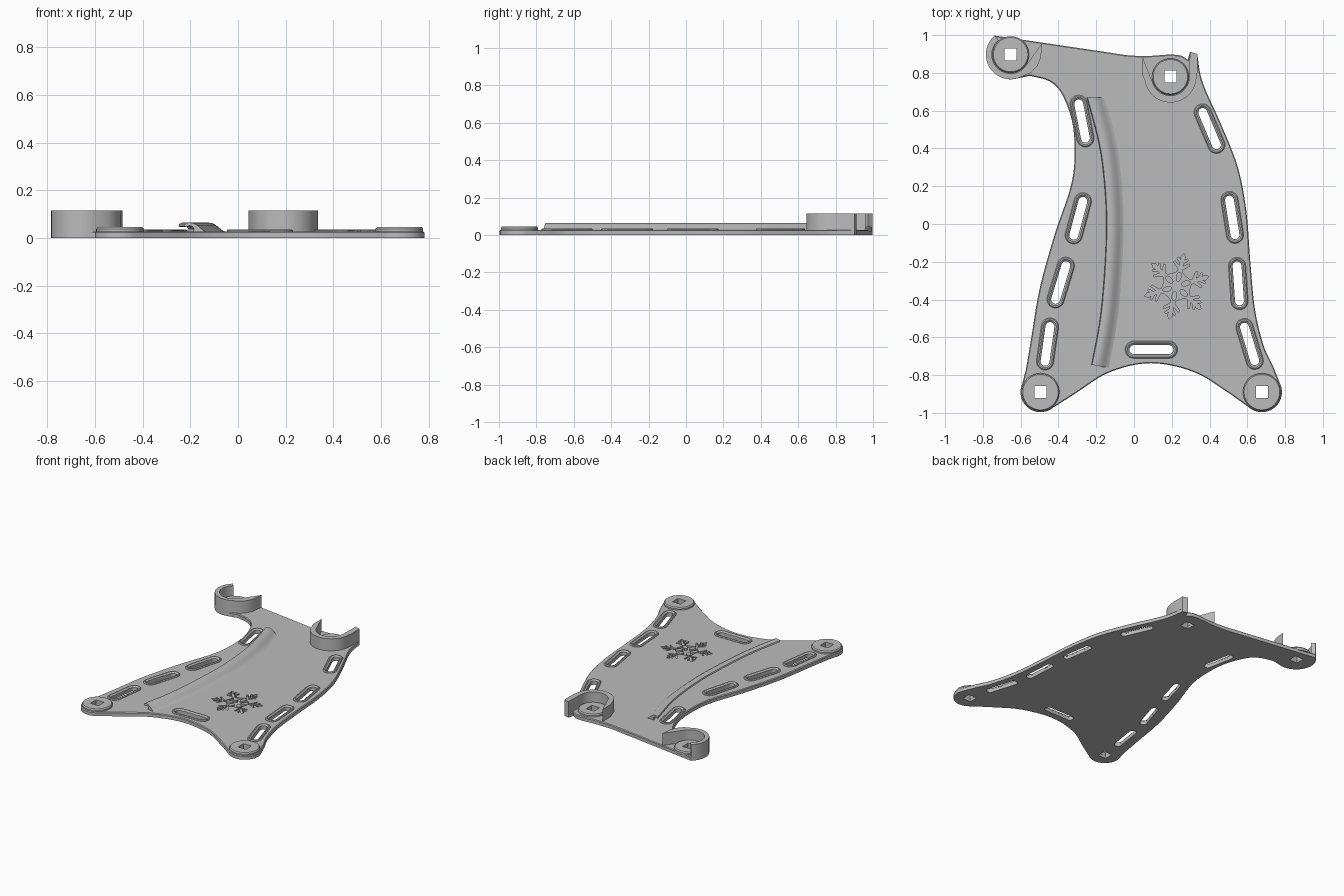
import bpy, bmesh
from math import cos, sin, radians, pi
from mathutils import Vector

cube = bpy.data.objects.get("Cube")
if cube:
    bpy.data.objects.remove(cube, do_unlink=True)

grey = bpy.data.materials.new("matte_grey")
grey.use_nodes = True
grey.diffuse_color = (0.5, 0.5, 0.5, 1)
grey.node_tree.nodes["Principled BSDF"].inputs["Base Color"].default_value = (0.5, 0.5, 0.5, 1)

TOP = 0.028      # plate thickness
BOSS = 0.046     # height of the screw bosses
WALL = 0.115     # height of the cup walls


def finish(name, bm):
    bmesh.ops.recalc_face_normals(bm, faces=bm.faces)
    mesh = bpy.data.meshes.new(name)
    bm.to_mesh(mesh)
    bm.free()
    ob = bpy.data.objects.new(name, mesh)
    bpy.context.collection.objects.link(ob)
    mesh.materials.append(grey)
    return ob


def smooth(ob):
    bpy.ops.object.select_all(action='DESELECT')
    bpy.context.view_layer.objects.active = ob
    ob.select_set(True)
    bpy.ops.object.shade_smooth_by_angle(angle=radians(30))


def loft(name, rings, loop=False, caps=False):
    """Skin rings of 3D points; loop joins the last ring to the first."""
    bm = bmesh.new()
    rows = [[bm.verts.new(p) for p in ring] for ring in rings]
    pairs = list(zip(rows, rows[1:])) + ([(rows[-1], rows[0])] if loop else [])
    n = len(rows[0])
    for a, b in pairs:
        for i in range(n):
            j = (i + 1) % n
            bm.faces.new((a[i], a[j], b[j], b[i]))
    if caps:
        bm.faces.new(rows[0])
        bm.faces.new(rows[-1])
    return finish(name, bm)


def at(points, z):
    return [(x, y, z) for x, y in points]


def prism(name, points, z0, z1):
    return loft(name, [at(points, z0), at(points, z1)], caps=True)


def arc(c, r, a0, a1, n=24):
    angles = [radians(a0 + (a1 - a0) * i / n) for i in range(n + 1)]
    return [(c[0] + r * cos(a), c[1] + r * sin(a)) for a in angles]


def spline(points, steps=6):
    """Catmull-Rom curve through the points."""
    p = [Vector(q) for q in points]
    p = [2 * p[0] - p[1]] + p + [2 * p[-1] - p[-2]]
    out = []
    for a, b, c, d in zip(p, p[1:], p[2:], p[3:]):
        for i in range(steps):
            t = i / steps
            out.append(tuple(0.5 * (2 * b + (c - a) * t + (2 * a - 5 * b + 4 * c - d) * t * t
                                    + (3 * b - a - 3 * c + d) * t ** 3)))
    return out + [tuple(p[-2])]


def circle(c, r, n=48):
    return [(c[0] + r * cos(2 * pi * i / n), c[1] + r * sin(2 * pi * i / n)) for i in range(n)]


def square(c, h, n=48):
    """Square outline sampled at the same angles as circle()."""
    out = []
    for i in range(n):
        x, y = cos(2 * pi * i / n), sin(2 * pi * i / n)
        m = h / max(abs(x), abs(y))
        out.append((c[0] + x * m, c[1] + y * m))
    return out


def stadium(c, angle, r, half=0.093):
    d = Vector((cos(radians(angle)), sin(radians(angle)))) * half
    c = Vector(c)
    return arc(c + d, r, angle - 90, angle + 90, 12) + arc(c - d, r, angle + 90, angle + 270, 12)


cup_r, cup_l = (-0.653, 0.897), (0.193, 0.78)
foot_r, foot_l = (-0.495, -0.89), (0.677, -0.89)

slots = {
    "right_slot_1": ((-0.275, 0.545), 101), "right_slot_2": ((-0.295, 0.03), 75),
    "right_slot_3": ((-0.388, -0.31), 73), "right_slot_4": ((-0.458, -0.635), 82),
    "left_slot_1": ((0.4, 0.505), 113), "left_slot_2": ((0.52, 0.035), 99),
    "left_slot_3": ((0.552, -0.315), 94), "left_slot_4": ((0.612, -0.635), 107),
    "front_slot": ((0.092, -0.665), 0)}

# Base plate outline, counter-clockwise from the rear right cup
outline = arc(cup_r, 0.131, 130, 280)
outline += spline([(-0.55, 0.785), (-0.447, 0.755), (-0.38, 0.685), (-0.325, 0.53), (-0.315, 0.34),
                   (-0.34, 0.18), (-0.42, -0.055), (-0.5, -0.345), (-0.545, -0.61), (-0.572, -0.77)])
outline += arc(foot_r, 0.106, 155, 310)
outline += spline([(-0.315, -0.9), (-0.13, -0.785), (0.09, -0.737), (0.32, -0.785), (0.51, -0.9)])
outline += arc(foot_l, 0.106, 230, 385)
outline += spline([(0.735, -0.75), (0.685, -0.64), (0.64, -0.45), (0.615, -0.19), (0.595, 0.065),
                   (0.55, 0.3), (0.46, 0.53), (0.385, 0.695), (0.352, 0.79), (0.335, 0.9)])
outline += [(0.296, 0.912), (0.285, 0.87)] + spline([(0.25, 0.892), (0.19, 0.897), (0.08, 0.89),
                                                     (-0.03, 0.893), (-0.14, 0.909)])
plate = prism("base_plate", outline, 0, TOP)
bm = bmesh.new()
bm.from_mesh(plate.data)
rim = [e for e in bm.edges if all(v.co.z > TOP / 2 for v in e.verts)]
bmesh.ops.bevel(bm, geom=rim, offset=0.005, segments=1, affect='EDGES')
bm.to_mesh(plate.data)
bm.free()

# Snowflake recess: one mirrored half arm repeated six times
half_arm = [(0.061, 0.035), (0.078, 0.012), (0.092, 0.011), (0.122, 0.045), (0.13, 0.039), (0.11, 0.01),
            (0.125, 0.009), (0.146, 0.03), (0.154, 0.024), (0.14, 0.008), (0.158, 0.013), (0.178, 0)]
arm = [(a, -b) for a, b in half_arm] + half_arm[-2:0:-1]
flake_at = Vector((0.225, -0.33))
flake = []
for k in range(6):
    t = radians(17 + 60 * k)
    flake += [(flake_at.x + a * cos(t) - b * sin(t), flake_at.y + a * sin(t) + b * cos(t)) for a, b in arm]
    mid = flake_at + Vector((cos(t), sin(t))) * 0.052
    leaf = [(mid.x + 0.026 * cos(u) * cos(t) - 0.015 * sin(u) * sin(t),
             mid.y + 0.026 * cos(u) * sin(t) + 0.015 * sin(u) * cos(t))
            for u in [2 * pi * i / 12 for i in range(12)]]
    prism("snowflake_leaf", leaf, 0.012, TOP)

# Cut slots, square holes and the snowflake from the plate
cutters = [prism("cutter", stadium(c, a, 0.024), -0.1, 0.1) for c, a in slots.values()]
cutters += [prism("cutter", square(c, 0.032), -0.1, 0.1) for c in (cup_r, cup_l, foot_r, foot_l)]
cutters.append(prism("cutter", flake, 0.014, 0.1))
bpy.context.view_layer.objects.active = plate
for c in cutters:
    c.hide_render = True
    mod = plate.modifiers.new("cut", 'BOOLEAN')
    mod.operation, mod.solver, mod.object = 'DIFFERENCE', 'EXACT', c
    bpy.ops.object.modifier_apply(modifier=mod.name)
    bpy.data.objects.remove(c, do_unlink=True)

# Raised rims around the strap slots
for name, (c, a) in slots.items():
    section = [(0.046, 0.02), (0.046, 0.031), (0.041, 0.036), (0.034, 0.036), (0.0235, 0.027), (0.0235, 0.02)]
    loft(name + "_rim", [at(stadium(c, a, r), z) for r, z in section], loop=True)

# Round bosses with square holes
for name, c, r in (("rear_right_boss", cup_r, 0.097), ("rear_left_boss", cup_l, 0.097),
                   ("front_right_boss", foot_r, 0.1), ("front_left_boss", foot_l, 0.1)):
    loft(name, [at(circle(c, r), 0.02), at(circle(c, r), BOSS - 0.008), at(circle(c, r - 0.006), BOSS),
                at(square(c, 0.0315), BOSS), at(square(c, 0.0315), 0.02)], loop=True)

# Open cup walls at the rear, each with a tapering tail
wall = arc(cup_r, 0.131, 130, 300) + [(-0.545, 0.8), (-0.51, 0.84), (-0.494, 0.88), (-0.485, 0.96)]
wall += arc(cup_r, 0.1, -33, -230)
prism("rear_right_cup_wall", wall, 0, WALL)
wall = [(0.045, 0.885), (0.045, 0.79)] + arc(cup_l, 0.137, 190, 350)
wall += [(0.335, 0.8), (0.335, 0.9), (0.296, 0.912), (0.293, 0.79)] + arc(cup_l, 0.1, 0, -150)
prism("rear_left_cup_wall", wall, 0.015, WALL)

# Hooked cable guide swept along a gentle bow
path = spline([(-0.25, 0.67), (-0.185, 0.42), (-0.157, 0.21), (-0.147, 0), (-0.156, -0.24),
               (-0.18, -0.5), (-0.225, -0.745)])
hook = [(0.1, 0.026), (0.085, 0.03), (0.07, 0.041), (0.055, 0.054), (0.038, 0.063), (0.018, 0.065),
        (0.004, 0.06), (0, 0.05), (0.008, 0.046), (0.02, 0.052), (0.034, 0.049), (0.041, 0.039),
        (0.035, 0.026)]
rings = []
for i, p in enumerate(path):
    d = Vector(path[min(i + 1, len(path) - 1)]) - Vector(path[max(i - 1, 0)])
    side = Vector((-d.y, d.x)).normalized()
    if i == 0:
        side = Vector((1, 0))
    rings.append([(p[0] + side.x * u, p[1] + side.y * u, z) for u, z in hook])
loft("cable_guide", rings, caps=True)

for ob in list(bpy.context.collection.objects):
    if ob.type == 'MESH' and grey.name in ob.data.materials:
        smooth(ob)
